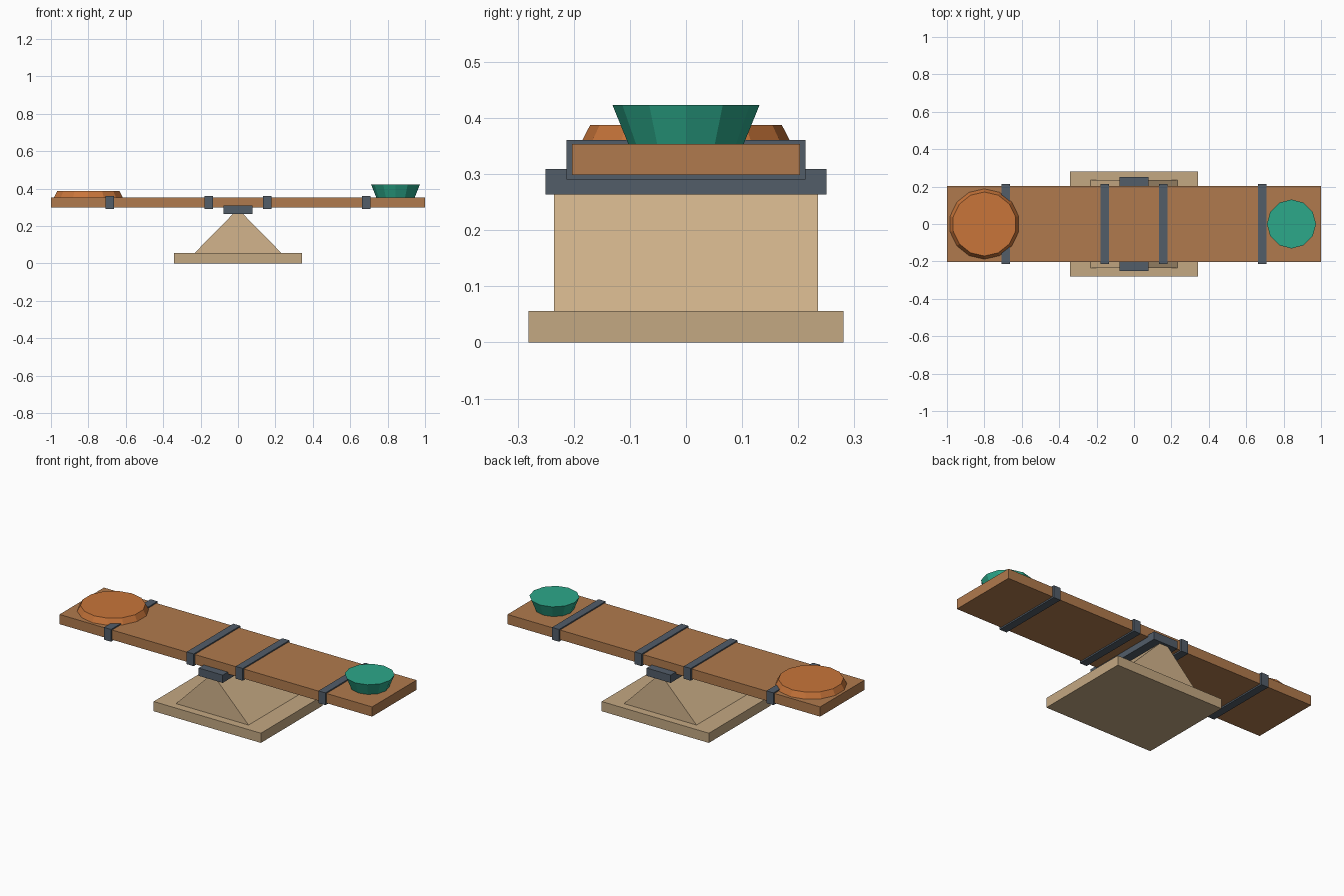
import bpy
import bmesh
from mathutils import Matrix

default = bpy.data.objects.get("Cube")
if default:
    bpy.data.objects.remove(default, do_unlink=True)


def make_material(name, rgb):
    """Flat material from 0-255 display values, converted to linear."""
    linear = [(c / 255 / 12.92) if c < 11 else ((c / 255 + 0.055) / 1.055) ** 2.4 for c in rgb]
    mat = bpy.data.materials.new(name)
    mat.use_nodes = True
    mat.diffuse_color = (*linear, 1)
    bsdf = mat.node_tree.nodes["Principled BSDF"]
    bsdf.inputs["Base Color"].default_value = (*linear, 1)
    bsdf.inputs["Roughness"].default_value = 0.8
    return mat


WOOD = make_material("plank brown", (176, 122, 77))
SAND = make_material("base sand", (196, 168, 130))
TAN = make_material("fulcrum tan", (210, 180, 140))
SLATE = make_material("slate metal", (82, 93, 105))
ORANGE = make_material("seat orange", (200, 117, 58))
GREEN = make_material("bowl green", (44, 168, 138))


def finish(name, bm, mat):
    bmesh.ops.recalc_face_normals(bm, faces=bm.faces)
    mesh = bpy.data.meshes.new(name)
    bm.to_mesh(mesh)
    bm.free()
    mesh.materials.append(mat)
    obj = bpy.data.objects.new(name, mesh)
    bpy.context.collection.objects.link(obj)
    return obj


def box(name, x, half_x, half_y, z0, z1, mat):
    bm = bmesh.new()
    size = Matrix.Diagonal((2 * half_x, 2 * half_y, z1 - z0, 1))
    bmesh.ops.create_cube(bm, size=1, matrix=Matrix.Translation((x, 0, (z0 + z1) / 2)) @ size)
    return finish(name, bm, mat)


def frustum(name, x, sides, r0, r1, z0, z1, mat):
    bm = bmesh.new()
    bmesh.ops.create_cone(bm, cap_ends=True, segments=sides, radius1=r0, radius2=r1,
                          depth=z1 - z0, matrix=Matrix.Translation((x, 0, (z0 + z1) / 2)))
    return finish(name, bm, mat)


def prism(name, half_x, half_y, z0, z1, mat):
    """Triangular wedge with its ridge along y."""
    bm = bmesh.new()
    profile = [(-half_x, z0), (half_x, z0), (0, z1)]
    face = bm.faces.new([bm.verts.new((x, -half_y, z)) for x, z in profile])
    out = bmesh.ops.extrude_face_region(bm, geom=[face])
    moved = [v for v in out["geom"] if isinstance(v, bmesh.types.BMVert)]
    bmesh.ops.translate(bm, vec=(0, 2 * half_y, 0), verts=moved)
    return finish(name, bm, mat)


# Stand
box("base_slab", 0, 0.343, 0.281, 0, 0.056, SAND)
prism("fulcrum_wedge", 0.232, 0.235, 0.056, 0.292, TAN)
box("pivot_bar", 0, 0.077, 0.25, 0.264, 0.309, SLATE)

# Plank and the bands wrapped round it
box("plank", 0, 1.0, 0.203, 0.298, 0.354, WOOD)
for side, sign in (("left", 1), ("right", -1)):
    for place, x in (("inner", 0.157), ("outer", 0.686)):
        box(f"{side}_{place}_band", sign * x, 0.0225, 0.213, 0.29, 0.361, SLATE)

# Pans resting on the two ends
frustum("orange_pan", -0.8, 14, 0.188, 0.171, 0.354, 0.387, ORANGE)
frustum("green_bowl", 0.842, 12, 0.103, 0.131, 0.354, 0.423, GREEN)
